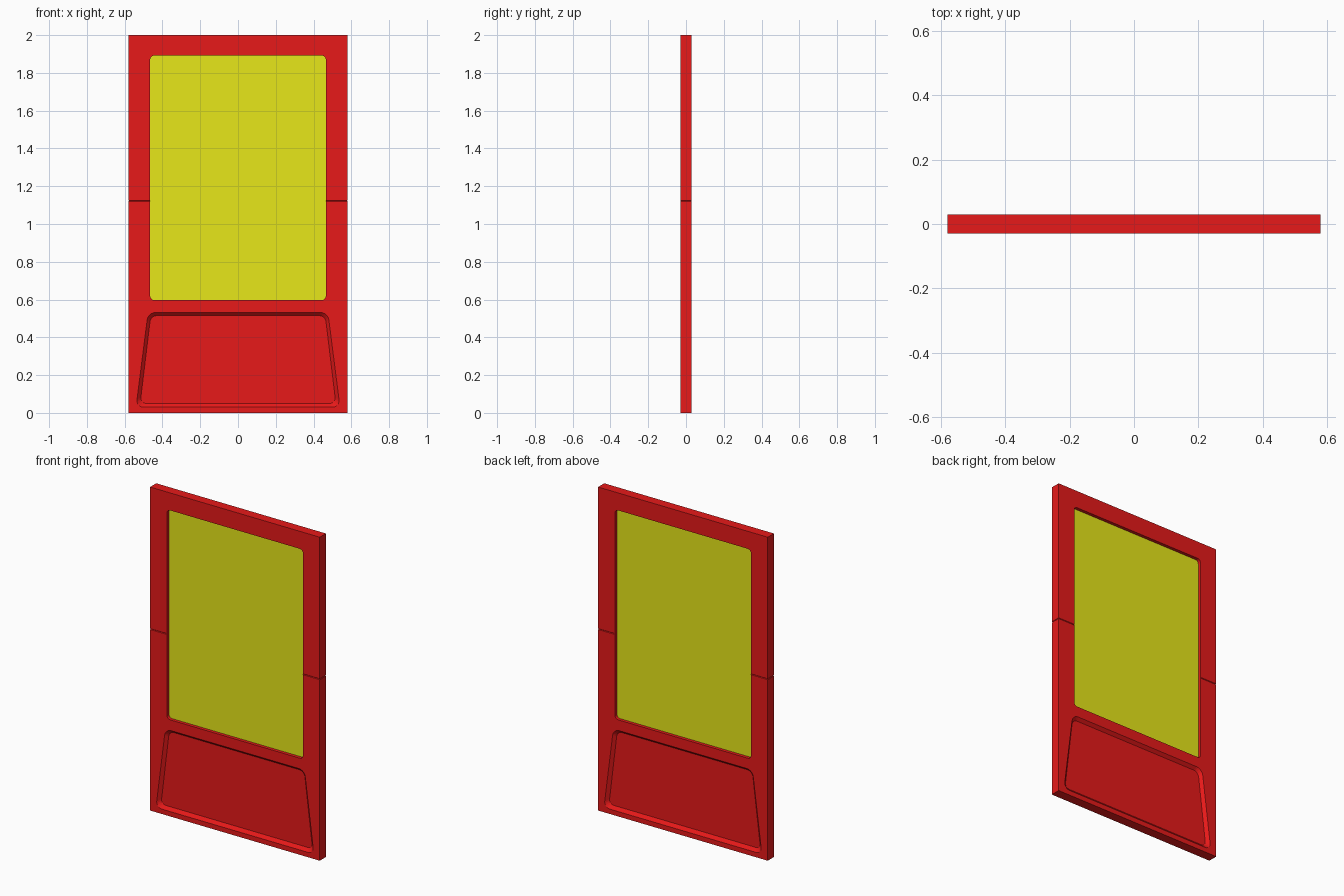
import bpy, bmesh, math
from mathutils import Vector

if "Cube" in bpy.data.objects:
    bpy.data.objects.remove(bpy.data.objects["Cube"])

W, H, T = 0.58, 2.0, 0.03      # half width, height, half thickness
SEAM = 1.122


def material(name, rgb):
    m = bpy.data.materials.new(name)
    m.diffuse_color = (*rgb, 1)
    m.use_nodes = True
    m.node_tree.nodes["Principled BSDF"].inputs["Base Color"].default_value = m.diffuse_color
    return m


red = material("red_paint", (0.8, 0.01, 0.01))
yellow = material("yellow_glass", (0.8, 0.8, 0.01))


def outline(bottom, top, z0, z1, r=0.0, n=5):
    """Symmetric trapezoid in x/z with rounded corners."""
    pts = [Vector(p) for p in ((-bottom, z0), (bottom, z0), (top, z1), (-top, z1))]
    if r == 0:
        return pts
    out = []
    for i, p in enumerate(pts):
        a = p + (pts[i - 1] - p).normalized() * r
        b = p + (pts[(i + 1) % 4] - p).normalized() * r
        for k in range(n + 1):
            t = k / n
            w = 2 * t * (1 - t) * 0.83       # rational quadratic, near circular
            u, v = (1 - t) ** 2, t ** 2
            k0 = 0.7071 * 2 * t * (1 - t)
            out.append((a * u + p * k0 + b * v) / (u + k0 + v))
    return out


def plate(name, loops, half, mat):
    """Flat plate from an outer loop and any holes, standing upright."""
    c = bpy.data.curves.new(name, 'CURVE')
    c.dimensions, c.fill_mode, c.extrude = '2D', 'BOTH', half
    for loop in loops:
        s = c.splines.new('POLY')
        s.points.add(len(loop) - 1)
        for sp, p in zip(s.points, loop):
            sp.co = (p.x, p.y, 0, 1)
        s.use_cyclic_u = True
    o = bpy.data.objects.new(name, c)
    o.rotation_euler.x = math.pi / 2
    bpy.context.collection.objects.link(o)
    bpy.ops.object.select_all(action='DESELECT')
    o.select_set(True)
    bpy.context.view_layer.objects.active = o
    bpy.ops.object.convert(target='MESH')
    bpy.ops.object.transform_apply(location=False, rotation=True, scale=False)
    o = bpy.context.object
    o.data.materials.clear()
    o.data.materials.append(mat)
    bm = bmesh.new()
    bm.from_mesh(o.data)
    bmesh.ops.remove_doubles(bm, verts=bm.verts, dist=1e-5)
    bmesh.ops.recalc_face_normals(bm, faces=bm.faces)
    for f in bm.faces:
        f.smooth = False
    bm.to_mesh(o.data)
    bm.free()
    return o


window = outline(0.465, 0.465, 0.597, 1.892, 0.022)
rim = outline(0.54, 0.476, 0.03, 0.532, 0.04)
floor = outline(0.518, 0.462, 0.05, 0.515, 0.032)

# Door frame with window and lower panel openings
frame = plate("door_frame", [outline(W, W, 0, H), window, rim], T, red)

# Shallow seam groove running around both uprights
bm = bmesh.new()
bm.from_mesh(frame.data)
for z in (SEAM - 0.003, SEAM, SEAM + 0.003):
    bmesh.ops.bisect_plane(bm, geom=bm.verts[:] + bm.edges[:] + bm.faces[:],
                           plane_co=(0, 0, z), plane_no=(0, 0, 1))
for v in bm.verts:
    if abs(v.co.z - SEAM) < 1e-4:
        v.co.y *= 0.9
        if abs(v.co.x) > W - 0.001:
            v.co.x *= 0.995
bm.to_mesh(frame.data)
bm.free()

# Window pane
plate("window_pane", [window], 0.01, yellow)

# Recessed lower panel with sloping sides, on front and back
for label, side in (("front", -1), ("back", 1)):
    bm = bmesh.new()
    a = [bm.verts.new((p.x, side * T, p.y)) for p in rim]
    b = [bm.verts.new((p.x, side * 0.012, p.y)) for p in floor]
    faces = [bm.faces.new(b)]
    n = len(a)
    for i in range(n):
        j = (i + 1) % n
        faces.append(bm.faces.new((a[i], a[j], b[j], b[i])))
    if side > 0:
        bmesh.ops.reverse_faces(bm, faces=faces)
    me = bpy.data.meshes.new(label + "_recessed_panel")
    bm.to_mesh(me)
    bm.free()
    me.materials.append(red)
    bpy.context.collection.objects.link(bpy.data.objects.new(me.name, me))
